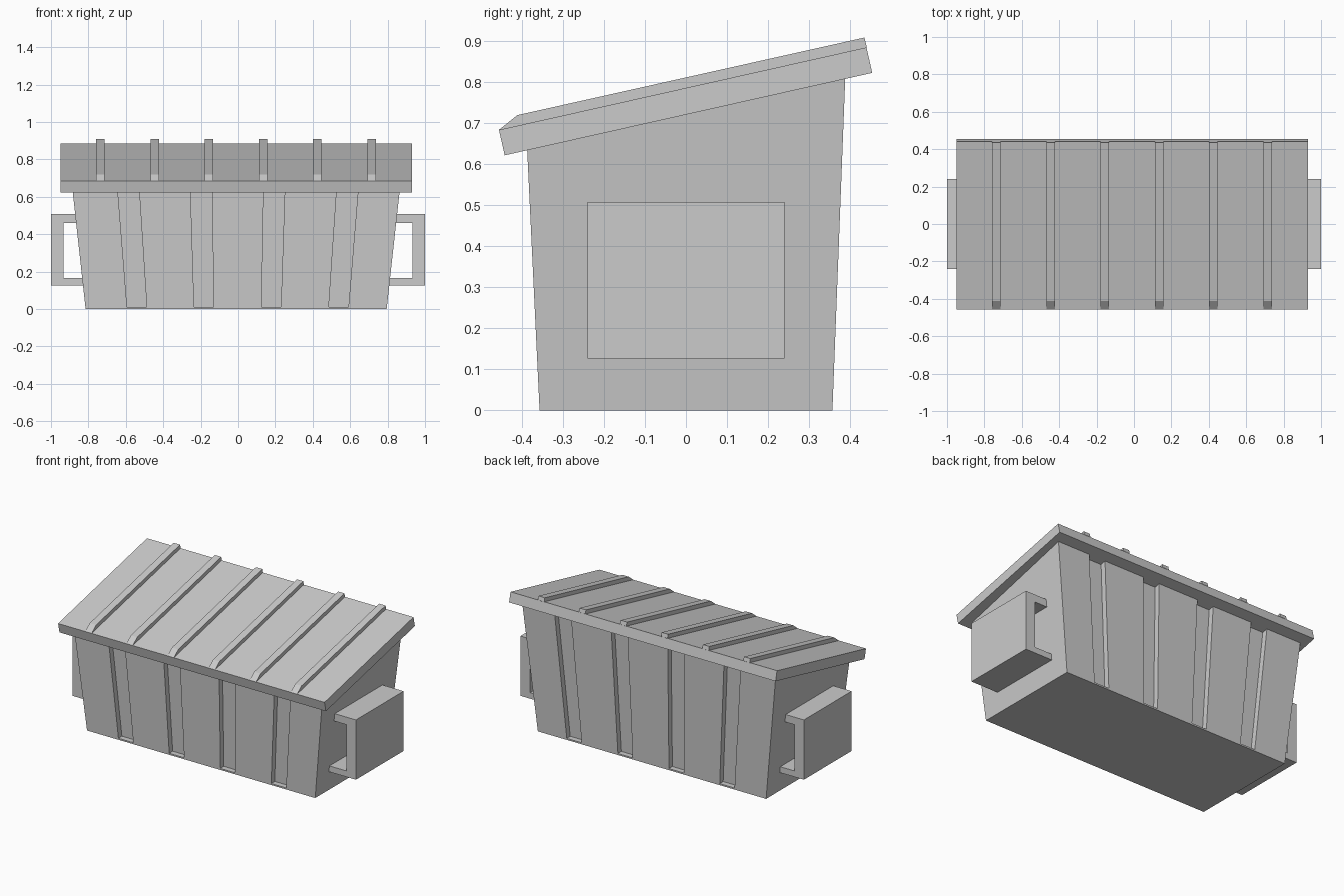
import bpy, bmesh

if "Cube" in bpy.data.objects:
    bpy.data.objects.remove(bpy.data.objects["Cube"])

CX = -0.01  # body and lid sit slightly off centre


def finish(name, bm):
    bmesh.ops.recalc_face_normals(bm, faces=bm.faces)
    me = bpy.data.meshes.new(name)
    bm.to_mesh(me)
    bm.free()
    ob = bpy.data.objects.new(name, me)
    bpy.context.collection.objects.link(ob)
    return ob


def loft(name, low, high, cap_low=True):
    bm = bmesh.new()
    a = [bm.verts.new(p) for p in low]
    b = [bm.verts.new(p) for p in high]
    n = len(a)
    for i in range(n):
        j = (i + 1) % n
        bm.faces.new((a[i], a[j], b[j], b[i]))
    if cap_low:
        bm.faces.new(a[::-1])
    bm.faces.new(b)
    return finish(name, bm)


def extrude_yz(name, profile, x0, x1):
    return loft(name, [(x0, y, z) for y, z in profile], [(x1, y, z) for y, z in profile])


def half_x(z):
    return 0.805 + 0.11 * z


def wall_y(side, z):
    return side * (0.357 + (0.0476 if side < 0 else 0.0385) * z)


# Base slab: plain tapered strip below the grooves
def rect(z):
    return [(CX + u * half_x(z), wall_y(s, z), z) for u, s in ((-1, -1), (1, -1), (1, 1), (-1, 1))]


loft("bin_base", rect(0), rect(0.01))

# Body outline with four notches front and back: (x fraction, side, depth)
DEPTH = 0.035
row = [(-1, 0)]
for c in (-0.54, -0.1825, 0.1775, 0.5375):
    u0, u1 = (c - 0.0525) / 0.805, (c + 0.0525) / 0.805
    u0, u1 = u0 - CX / 0.805, u1 - CX / 0.805
    row += [(u0, 0), (u0, DEPTH), (u1, DEPTH), (u1, 0)]
row.append((1, 0))
outline = [(u, -1, d) for u, d in row] + [(u, 1, d) for u, d in reversed(row)]


def ring(height):
    pts = []
    for u, s, d in outline:
        z = height(s)
        pts.append((CX + u * half_x(z), wall_y(s, z) - s * d, z))
    return pts


loft("bin_body", ring(lambda s: 0.01), ring(lambda s: 0.741 + s * 0.0875), cap_low=False)

# Sloping lid
extrude_yz("lid", [(-0.456, 0.684), (-0.442, 0.622), (0.454, 0.823), (0.44, 0.885)],
           CX - 0.94, CX + 0.94)

# Raised lid ribs, chamfered at the front
rib = [(-0.456, 0.684), (-0.411, 0.72), (0.435, 0.909), (0.441, 0.885), (0.43, 0.87), (-0.44, 0.677)]
for i in range(6):
    x = -0.736 + i * 0.29
    extrude_yz(f"lid_rib_{i + 1}", rib, x - 0.0225, x + 0.0225)

# C-shaped lifting pockets on both ends
pocket = [(0.80, 0.127), (1.0, 0.127), (1.0, 0.508), (0.80, 0.508),
          (0.80, 0.46), (0.932, 0.46), (0.932, 0.165), (0.80, 0.165)]
for name, s in (("right_lift_pocket", 1), ("left_lift_pocket", -1)):
    loft(name, [(s * x, -0.24, z) for x, z in pocket], [(s * x, 0.24, z) for x, z in pocket])
